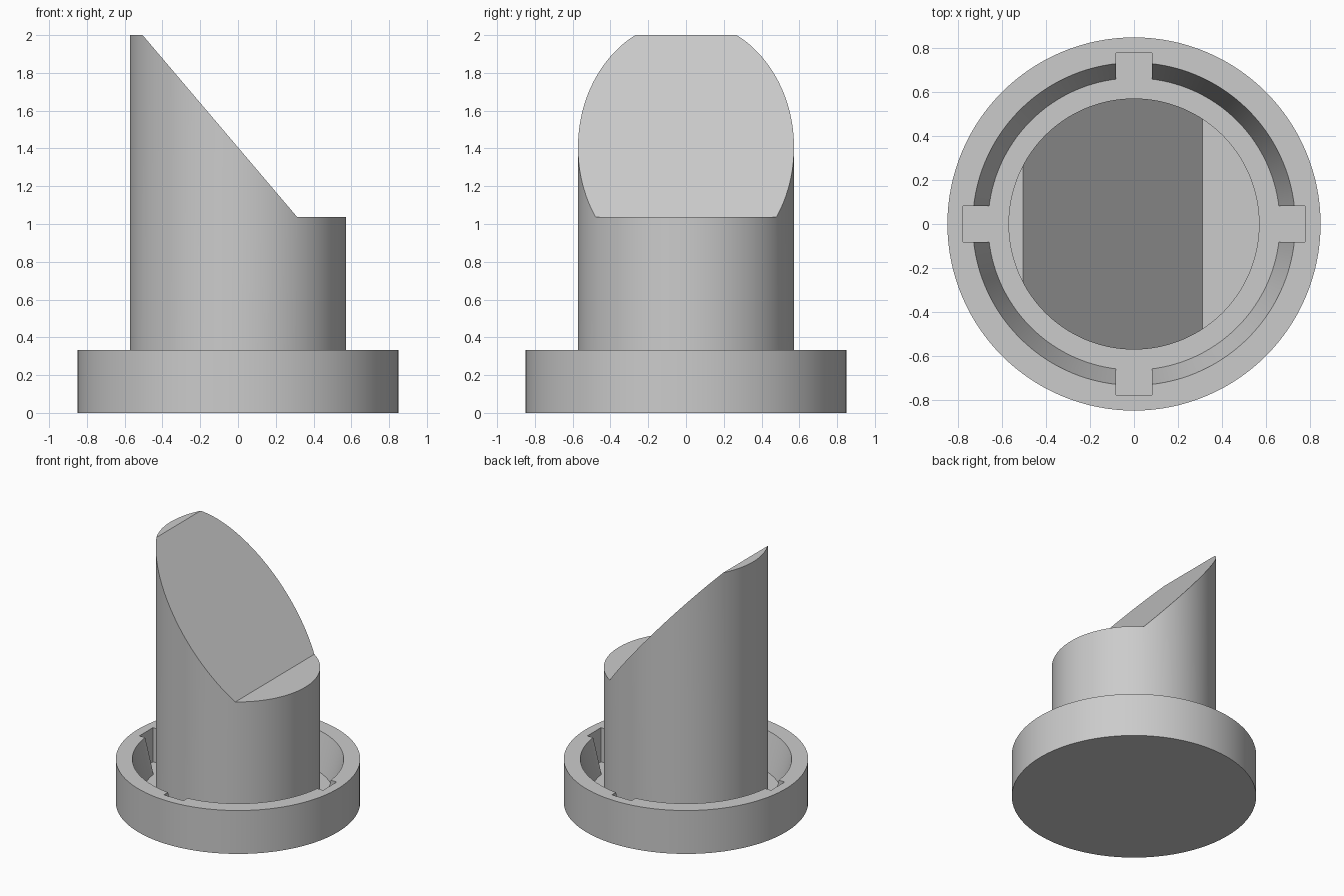
import bpy, bmesh
from math import radians, pi, cos, sin

cube = bpy.data.objects.get("Cube")
if cube:
    bpy.data.objects.remove(cube, do_unlink=True)

SEGMENTS = 128
FLOOR, RIM = 0.07, 0.333
POST_R, LOW, HIGH = 0.572, 1.037, 2.0

grey = bpy.data.materials.new("plain grey")
grey.use_nodes = True
grey.diffuse_color = (0.6, 0.6, 0.6, 1)
grey.node_tree.nodes["Principled BSDF"].inputs["Base Color"].default_value = grey.diffuse_color


def add_object(name, bm):
    bmesh.ops.recalc_face_normals(bm, faces=bm.faces)
    mesh = bpy.data.meshes.new(name)
    bm.to_mesh(mesh)
    bm.free()
    mesh.materials.append(grey)
    obj = bpy.data.objects.new(name, mesh)
    bpy.context.collection.objects.link(obj)
    return obj


def lathe(name, profile):
    """Turn an (r, z) profile that starts and ends on the axis into a solid."""
    bm = bmesh.new()
    rings = []
    for r, z in profile:
        if r == 0:
            rings.append(None)
            continue
        angles = [2 * pi * i / SEGMENTS for i in range(SEGMENTS)]
        rings.append([bm.verts.new((r * cos(a), r * sin(a), z)) for a in angles])
    for low, high in zip(rings, rings[1:]):
        if low is None or high is None:
            bm.faces.new(high or low)
            continue
        for i in range(SEGMENTS):
            j = (i + 1) % SEGMENTS
            bm.faces.new((low[i], low[j], high[j], high[i]))
    return add_object(name, bm)


def prism(name, outline, half_depth):
    """Extrude an (x, z) outline along y."""
    bm = bmesh.new()
    face = bm.faces.new([bm.verts.new((x, -half_depth, z)) for x, z in outline])
    grown = bmesh.ops.extrude_face_region(bm, geom=[face])["geom"]
    moved = [g for g in grown if isinstance(g, bmesh.types.BMVert)]
    bmesh.ops.translate(bm, verts=moved, vec=(0, 2 * half_depth, 0))
    obj = add_object(name, bm)
    obj.hide_render = True
    return obj


def select(obj):
    bpy.ops.object.select_all(action="DESELECT")
    obj.select_set(True)
    bpy.context.view_layer.objects.active = obj


def cut(obj, cutter):
    select(obj)
    mod = obj.modifiers.new("cut", "BOOLEAN")
    mod.operation, mod.solver, mod.object = "DIFFERENCE", "EXACT", cutter
    bpy.ops.object.modifier_apply(modifier=mod.name)
    bpy.data.objects.remove(cutter, do_unlink=True)


# Dished round base with a steep tapered inner wall
base = lathe("base", [(0, 0), (0.85, 0), (0.85, RIM), (0.735, RIM), (0.665, FLOOR), (0, FLOOR)])

# Four keyway slots in the inner wall: two crossing bars
for turn in (0, 90):
    bar = prism("slot_cutter", [(-0.78, FLOOR), (0.78, FLOOR), (0.78, 0.5), (-0.78, 0.5)], 0.083)
    bar.rotation_euler.z = radians(turn)
    cut(base, bar)

# Round post, sunk slightly into the base, with a sloped top and a low step
post = lathe("post", [(0, 0.03), (POST_R, 0.03), (POST_R, HIGH), (0, HIGH)])
cut(post, prism("slope_cutter", [(-0.675, 2.2), (-0.505, HIGH), (0.313, LOW), (1, LOW), (1, 2.2)], 1))

for part in (base, post):
    select(part)
    bpy.ops.object.shade_smooth_by_angle(angle=radians(30))
